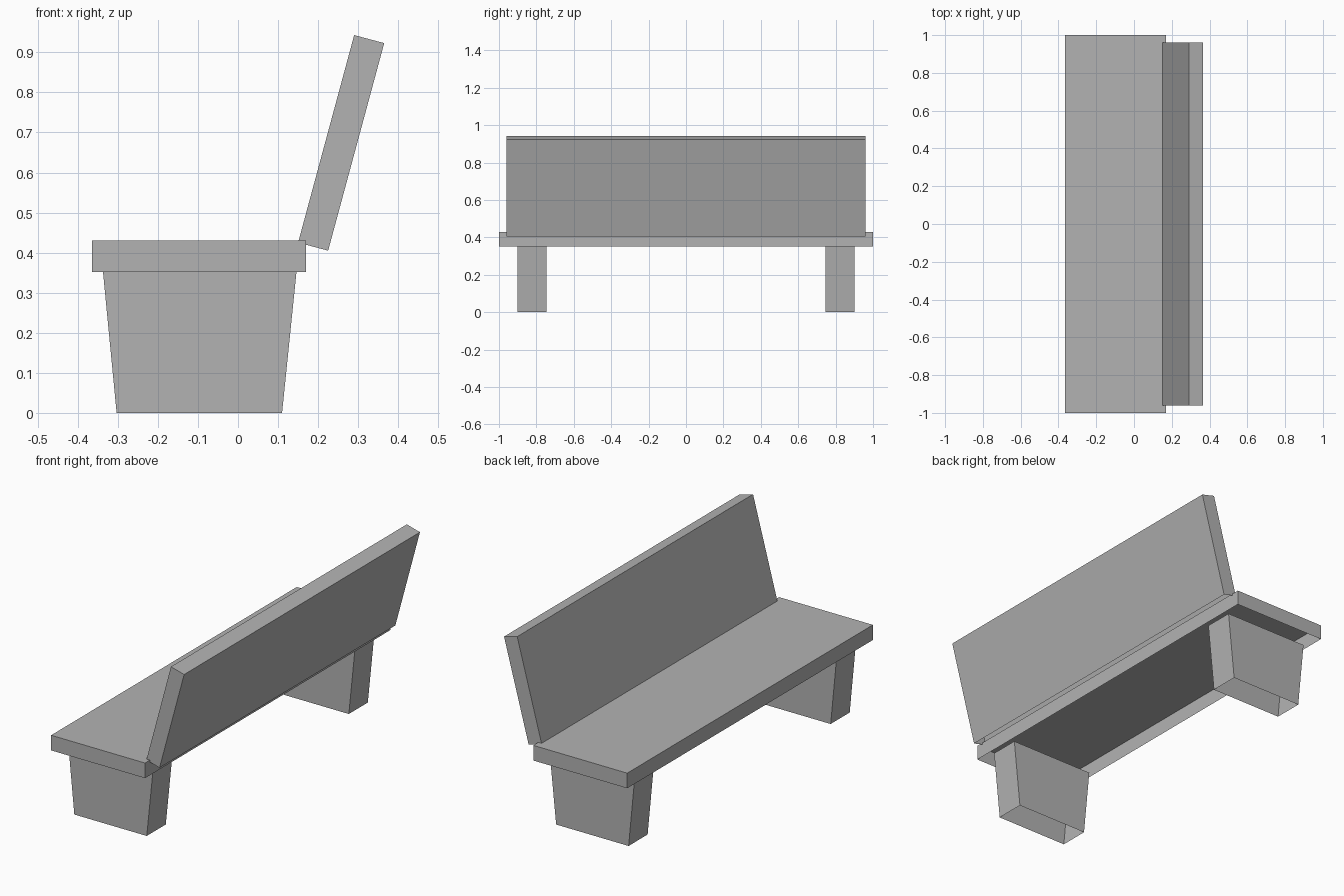
import bpy, bmesh

cube = bpy.data.objects.get("Cube")
if cube:
    bpy.data.objects.remove(cube, do_unlink=True)

grey = bpy.data.materials.new("plain grey")
grey.use_nodes = True
colour = (0.45, 0.45, 0.45, 1)
grey.diffuse_color = colour
grey.node_tree.nodes["Principled BSDF"].inputs["Base Color"].default_value = colour


def shell(name, profile, y0, y1):
    """Extrude an x-z profile along y; its first edge is the open underside."""
    bm = bmesh.new()
    near = [bm.verts.new((x, y0, z)) for x, z in profile]
    far = [bm.verts.new((x, y1, z)) for x, z in profile]
    bm.faces.new(near)
    bm.faces.new(far[::-1])
    count = len(profile)
    for i in range(1, count):
        j = (i + 1) % count
        bm.faces.new((near[j], near[i], far[i], far[j]))
    mesh = bpy.data.meshes.new(name)
    bm.to_mesh(mesh)
    bm.free()
    mesh.materials.append(grey)
    obj = bpy.data.objects.new(name, mesh)
    bpy.context.collection.objects.link(obj)
    return obj


# Seat slab, open below
shell("seat", [(-0.365, 0.352), (0.17, 0.352), (0.17, 0.43), (-0.365, 0.43)], -1, 1)

# Leaning backrest
shell("backrest", [(0.15, 0.425), (0.225, 0.405), (0.365, 0.923), (0.29, 0.943)], -0.96, 0.96)

# Tapered legs at both ends
leg = [(-0.303, 0), (0.11, 0), (0.146, 0.352), (-0.337, 0.352)]
shell("front_leg", leg, -0.9, -0.745)
shell("back_leg", leg, 0.745, 0.9)
